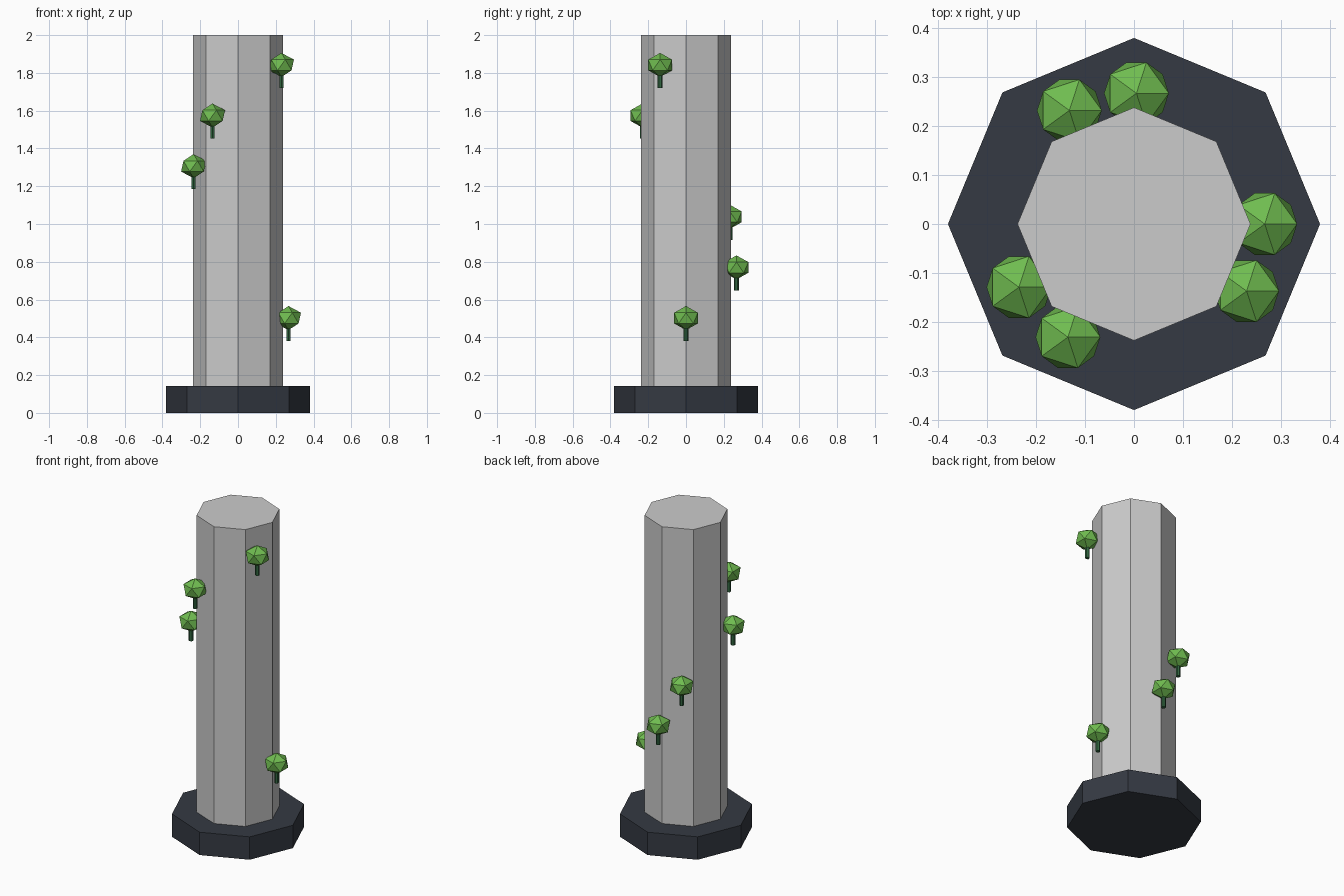
import bpy
from math import pi

if "Cube" in bpy.data.objects:
    bpy.data.objects.remove(bpy.data.objects["Cube"])


def material(name, rgb):
    m = bpy.data.materials.new(name)
    m.diffuse_color = (*rgb, 1)
    m.use_nodes = True
    m.node_tree.nodes["Principled BSDF"].inputs["Base Color"].default_value = m.diffuse_color
    return m


dark = material("dark_slate", (0.035, 0.042, 0.056))
stem_green = material("stem_green", (0.03, 0.13, 0.05))
leaf_green = material("leaf_green", (0.16, 0.5, 0.08))


def prism(name, sides, radius, z0, z1, xy=(0, 0), mat=None):
    bpy.ops.mesh.primitive_cylinder_add(
        vertices=sides, radius=radius, depth=z1 - z0,
        location=(xy[0], xy[1], (z0 + z1) / 2))
    ob = bpy.context.object
    ob.name = name
    if mat:
        ob.data.materials.append(mat)
    return ob


# Octagonal plinth and column, corners on the axes
prism("plinth", 8, 0.38, 0, 0.143, mat=dark)
prism("column", 8, 0.238, 0.143, 2.0)

# Small plants climbing round the column
spots = [(0.267, 0), (0.005, 0.267), (-0.132, 0.232),
         (-0.235, -0.129), (-0.135, -0.231), (0.23, -0.137)]
for i, (x, y) in enumerate(spots):
    z = 0.38 + i * 0.268
    prism(f"plant_stem_{i + 1}", 6, 0.013, z, z + 0.12, (x, y), stem_green)
    bpy.ops.mesh.primitive_ico_sphere_add(
        subdivisions=1, radius=0.074, location=(x, y, z + 0.122))
    crown = bpy.context.object
    crown.name = f"plant_crown_{i + 1}"
    crown.scale.z = 0.86
    crown.data.materials.append(leaf_green)
